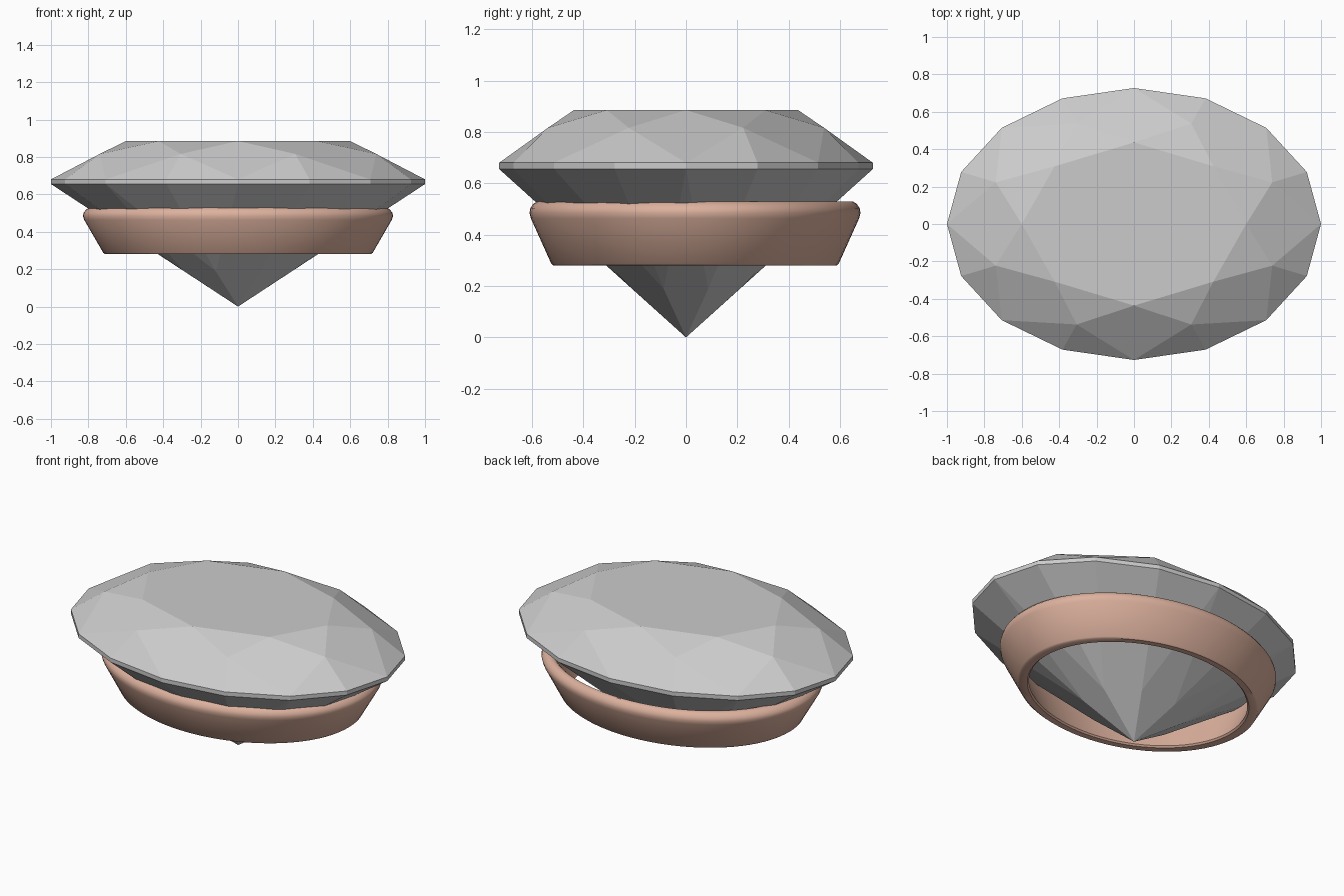
import bpy
import bmesh
from math import pi, cos, sin

if "Cube" in bpy.data.objects:
    bpy.data.objects.remove(bpy.data.objects["Cube"])

SEG = 80


def make_object(name, bm):
    bmesh.ops.recalc_face_normals(bm, faces=bm.faces)
    mesh = bpy.data.meshes.new(name)
    bm.to_mesh(mesh)
    bm.free()
    obj = bpy.data.objects.new(name, mesh)
    bpy.context.collection.objects.link(obj)
    return obj


def oval(bm, count, r, z, ratio, phase=0.0, y0=0.0):
    step = 2 * pi / count
    return [bm.verts.new((r * cos((i + phase) * step),
                          y0 + r * ratio * sin((i + phase) * step), z))
            for i in range(count)]


# Oval brilliant-cut gem
bm = bmesh.new()
ASPECT = 0.727
table = oval(bm, 8, 0.60, 0.885, ASPECT)
star = oval(bm, 8, 0.80, 0.816, ASPECT, 0.5)
upper = oval(bm, 16, 1.00, 0.68, ASPECT)
lower = oval(bm, 16, 1.00, 0.655, ASPECT)
pavilion = oval(bm, 8, 0.31, 0.188, ASPECT, 0.5)
culet = bm.verts.new((0, 0, 0))
bm.faces.new(table)
for i in range(8):
    j = (i + 1) % 8
    a, b, c = 2 * i, 2 * i + 1, (2 * i + 2) % 16
    bm.faces.new((table[i], star[i], table[j]))              # star facet
    bm.faces.new((table[i], star[i - 1], upper[a], star[i]))  # crown kite
    bm.faces.new((star[i], upper[a], upper[b]))
    bm.faces.new((star[i], upper[b], upper[c]))
    for p, q in ((a, b), (b, c)):                             # girdle, halves
        bm.faces.new((upper[p], lower[p], lower[q], upper[q]))
        bm.faces.new((lower[p], pavilion[i], lower[q]))
    bm.faces.new((lower[a], pavilion[i - 1], culet, pavilion[i]))
make_object("gem", bm)

# Flared bezel ring, set slightly towards the back
profile = [(0.655, 0.29), (0.665, 0.281), (0.71, 0.28), (0.72, 0.287),
           (0.822, 0.463), (0.829, 0.485), (0.825, 0.503), (0.81, 0.52),
           (0.79, 0.53), (0.77, 0.528), (0.755, 0.515), (0.745, 0.49)]
bm = bmesh.new()
rings = [oval(bm, SEG, r, z, 0.777, 0.0, 0.035) for r, z in profile]
for k, ring in enumerate(rings):
    nxt = rings[(k + 1) % len(rings)]
    for i in range(SEG):
        j = (i + 1) % SEG
        bm.faces.new((ring[i], ring[j], nxt[j], nxt[i]))
bezel = make_object("bezel_ring", bm)
mat = bpy.data.materials.new("rose_metal")
mat.diffuse_color = (0.72, 0.44, 0.34, 1)
mat.use_nodes = True
mat.node_tree.nodes["Principled BSDF"].inputs["Base Color"].default_value = mat.diffuse_color
bezel.data.materials.append(mat)
bpy.context.view_layer.objects.active = bezel
bezel.select_set(True)
bpy.ops.object.shade_smooth_by_angle(angle=0.7)
